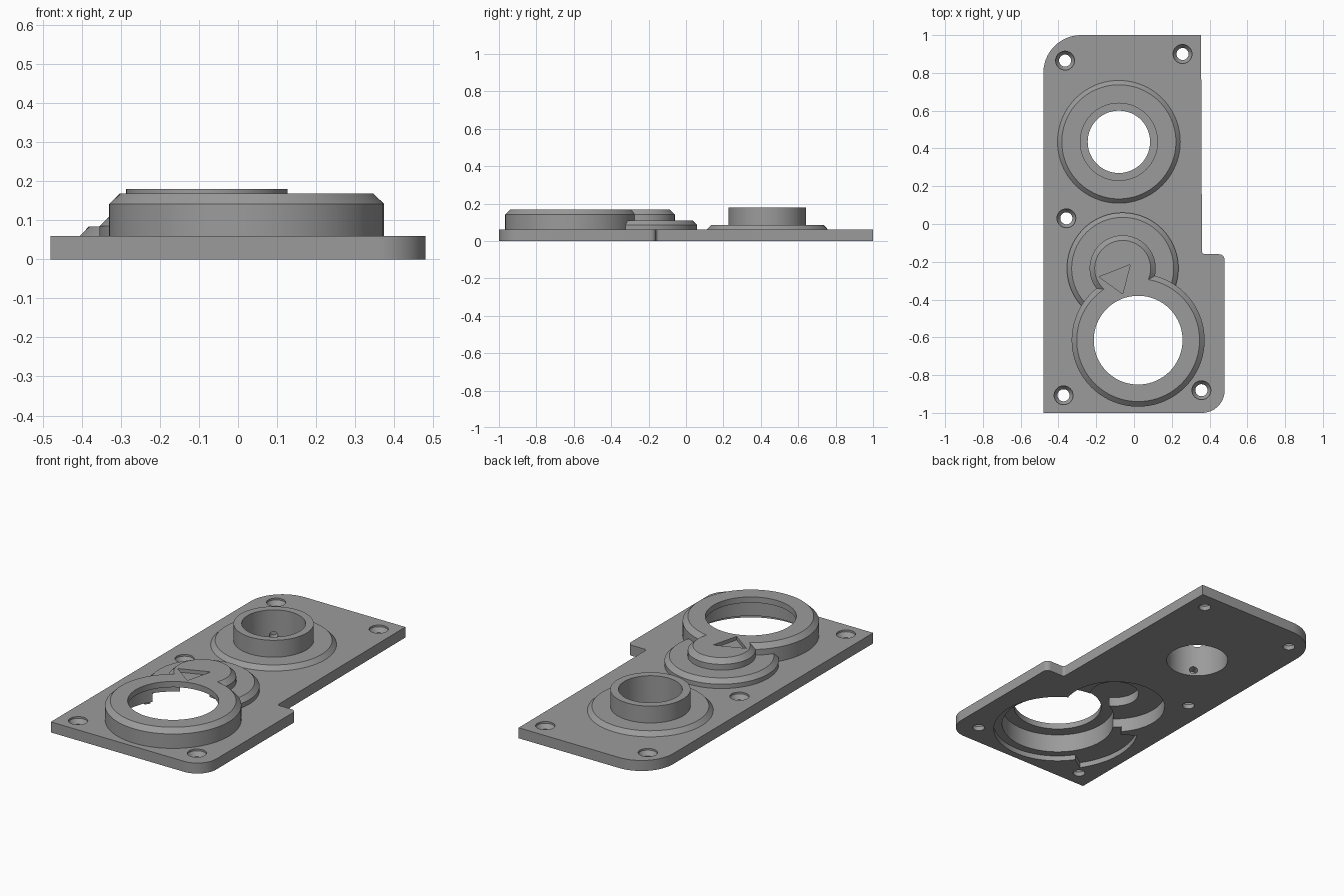
import bpy, bmesh, math
from mathutils import Matrix, Vector

if "Cube" in bpy.data.objects:
    bpy.data.objects.remove(bpy.data.objects["Cube"])

grey = bpy.data.materials.new("plain grey")
grey.diffuse_color = (0.33, 0.33, 0.33, 1)
grey.use_nodes = True
grey.node_tree.nodes["Principled BSDF"].inputs["Base Color"].default_value = grey.diffuse_color


def make(name, bm):
    bmesh.ops.recalc_face_normals(bm, faces=bm.faces)
    mesh = bpy.data.meshes.new(name)
    bm.to_mesh(mesh)
    bm.free()
    mesh.materials.append(grey)
    ob = bpy.data.objects.new(name, mesh)
    bpy.context.collection.objects.link(ob)
    return ob


def prism(name, pts, z0, z1):
    """Extrude a flat outline from z0 to z1."""
    bm = bmesh.new()
    face = bm.faces.new([bm.verts.new((x, y, z0)) for x, y in pts])
    up = bmesh.ops.extrude_face_region(bm, geom=[face])
    bmesh.ops.translate(bm, vec=(0, 0, z1 - z0),
                        verts=[v for v in up["geom"] if isinstance(v, bmesh.types.BMVert)])
    return make(name, bm)


def turned(name, centre, profile, n=96):
    """Solid of revolution from (radius, z) pairs, bottom to top."""
    bm = bmesh.new()
    rings = [[bm.verts.new((centre[0] + r * math.cos(2 * math.pi * i / n),
                            centre[1] + r * math.sin(2 * math.pi * i / n), z))
              for i in range(n)] for r, z in profile]
    for a, b in zip(rings, rings[1:]):
        for i in range(n):
            j = (i + 1) % n
            bm.faces.new((a[i], a[j], b[j], b[i]))
    bm.faces.new(rings[0])
    bm.faces.new(rings[-1])
    return make(name, bm)


def arc(cx, cy, r, a0, a1, n=16):
    return [(cx + r * math.cos(math.radians(a0 + (a1 - a0) * i / n)),
             cy + r * math.sin(math.radians(a0 + (a1 - a0) * i / n))) for i in range(n + 1)]


def combine(body, tool, operation):
    mod = body.modifiers.new(operation, 'BOOLEAN')
    mod.operation, mod.object, mod.solver = operation, tool, 'EXACT'
    bpy.context.view_layer.objects.active = body
    bpy.ops.object.modifier_apply(modifier=mod.name)
    bpy.data.objects.remove(tool)


TOP, MID, BIG = (-0.08, 0.435), (-0.06, -0.235), (0.022, -0.615)

# Base plate with side tab and rounded corners
outline = [(-0.48, -1)] + arc(0.36, -0.88, 0.12, -90, 0) + arc(0.45, -0.19, 0.03, 0, 90, 6)
outline += arc(0.375, -0.145, 0.015, 270, 180, 5) + [(0.355, 1)] + arc(-0.28, 0.8, 0.2, 90, 180)
plate = prism("cover_plate", outline, 0, 0.06)

# Raised bosses
solids = [
    turned("tube_flange", TOP, [(0.325, 0.03), (0.325, 0.06), (0.302, 0.084)]),
    turned("tube", TOP, [(0.207, 0.04), (0.207, 0.18)]),
    turned("middle_flange", MID, [(0.295, 0.03), (0.295, 0.085), (0.27, 0.109)]),
    turned("middle_disc", MID, [(0.175, 0.05), (0.175, 0.142), (0.148, 0.168)]),
    turned("large_ring", BIG, [(0.352, 0.025), (0.352, 0.142), (0.325, 0.168)]),
]
for s in solids:
    combine(plate, s, 'UNION')

# Openings and pockets under the bosses
cuts = [
    turned("tube_bore", TOP, [(0.165, -0.1), (0.165, 0.3)]),
    turned("ring_opening", BIG, [(0.235, -0.1), (0.235, 0.3)]),
    turned("ring_pocket", BIG, [(0.30, -0.1), (0.30, 0.135)]),
    turned("shallow_recess", BIG, [(0.345, -0.1), (0.345, 0.03)]),
    turned("middle_pocket", MID, [(0.27, -0.1), (0.27, 0.08)]),
    turned("disc_pocket", MID, [(0.13, -0.1), (0.13, 0.132)]),
    prism("side_recess", [BIG] + arc(*BIG, 0.435, 150, 214), -0.1, 0.03),
    prism("arrow_mark", [(-0.185, -0.28), (-0.06, -0.37), (-0.02, -0.215)], 0.148, 0.3),
]

# Countersunk screw holes
for p in [(-0.365, 0.865), (0.257, 0.9), (-0.358, 0.03), (-0.373, -0.907), (0.357, -0.88)]:
    cuts.append(turned("screw_hole", p, [(0.032, -0.1), (0.032, 0.025), (0.05, 0.05), (0.05, 0.2)], 32))

# Small sideways pin holes in the tube wall
for deg in (5, 125, 237):
    a = math.radians(deg)
    d = Vector((math.cos(a), math.sin(a), 0))
    bm = bmesh.new()
    bmesh.ops.create_cone(bm, cap_ends=True, segments=20, radius1=0.022, radius2=0.022, depth=0.1,
                          matrix=Matrix.Translation(Vector((*TOP, 0.034)) + d * 0.17)
                          @ d.to_track_quat('Z', 'Y').to_matrix().to_4x4())
    cuts.append(make("pin_hole", bm))

for c in cuts:
    combine(plate, c, 'DIFFERENCE')

plate.select_set(True)
bpy.context.view_layer.objects.active = plate
bpy.ops.object.shade_smooth_by_angle(angle=math.radians(25))
